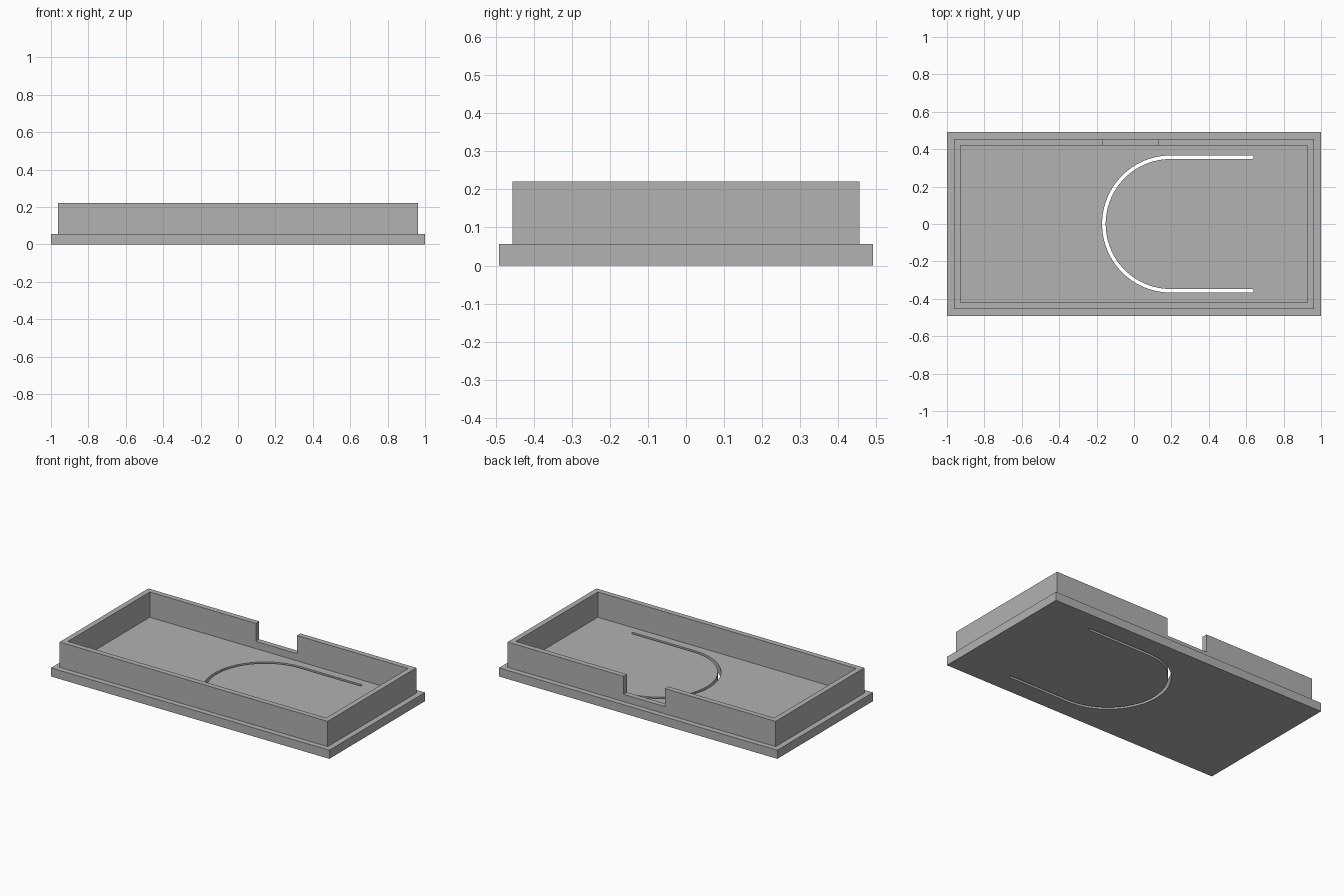
import bpy
import bmesh
from math import cos, sin, pi

default_cube = bpy.data.objects.get("Cube")
if default_cube:
    bpy.data.objects.remove(default_cube, do_unlink=True)

# Sizes
FLOOR_Z, NOTCH_Z, TOP_Z = 0.056, 0.103, 0.22
BASE, OUTER, INNER = (1.0, 0.491), (0.963, 0.455), (0.928, 0.42)
NOTCH_X = (-0.166, 0.13)
ARC_X, ARC_R, SLOT_END, SLOT_HALF = 0.196, 0.357, 0.63, 0.0095

grey = bpy.data.materials.new("plain grey")
grey.use_nodes = True
colour = (0.445, 0.445, 0.445, 1)
grey.diffuse_color = colour
grey.node_tree.nodes["Principled BSDF"].inputs["Base Color"].default_value = colour


def make_object(name, bm):
    bmesh.ops.recalc_face_normals(bm, faces=bm.faces)
    mesh = bpy.data.meshes.new(name)
    bm.to_mesh(mesh)
    bm.free()
    mesh.materials.append(grey)
    obj = bpy.data.objects.new(name, mesh)
    bpy.context.collection.objects.link(obj)
    return obj


def loft(rings):
    """Skin a stack of closed loops and cap both ends."""
    bm = bmesh.new()
    loops = [[bm.verts.new(p) for p in ring] for ring in rings]
    for a, b in zip(loops, loops[1:]):
        for i in range(len(a)):
            j = (i + 1) % len(a)
            bm.faces.new((a[i], a[j], b[j], b[i]))
    bm.faces.new(loops[0])
    bm.faces.new(loops[-1])
    return bm


def rectangle(half, z):
    x, y = half
    return [(-x, -y, z), (x, -y, z), (x, y, z), (-x, y, z)]


def prism(outline, z0, z1):
    return loft([[(x, y, z) for x, y in outline] for z in (z0, z1)])


def arc(cx, cy, r, start, end, steps):
    angles = [start + (end - start) * i / steps for i in range(steps + 1)]
    return [(cx + r * cos(a), cy + r * sin(a)) for a in angles]


# Flanged lid with a raised rim, skinned from bottom edge to inner floor
lid = make_object("lid_tray", loft([
    rectangle(BASE, 0), rectangle(BASE, FLOOR_Z),
    rectangle(OUTER, FLOOR_Z), rectangle(OUTER, TOP_Z),
    rectangle(INNER, TOP_Z), rectangle(INNER, FLOOR_Z)]))

# Cutter for the notch in the back wall
x0, x1 = NOTCH_X
notch = make_object("notch_cutter", prism(
    [(x0, 0.38), (x1, 0.38), (x1, 0.6), (x0, 0.6)], NOTCH_Z, TOP_Z + 0.1))

# Cutter for the U-shaped slot: outer arc, round end, inner arc, round end
outline = (arc(ARC_X, 0, ARC_R + SLOT_HALF, pi / 2, 3 * pi / 2, 48)
           + arc(SLOT_END, -ARC_R, SLOT_HALF, -pi / 2, pi / 2, 8)
           + arc(ARC_X, 0, ARC_R - SLOT_HALF, 3 * pi / 2, pi / 2, 48)
           + arc(SLOT_END, ARC_R, SLOT_HALF, -pi / 2, pi / 2, 8))
slot = make_object("slot_cutter", prism(outline, -0.1, FLOOR_Z + 0.1))

# Cut both openings, then drop the cutters
for cutter in (notch, slot):
    cutter.hide_render = True
    cut = lid.modifiers.new(cutter.name, 'BOOLEAN')
    cut.operation = 'DIFFERENCE'
    cut.solver = 'EXACT'
    cut.object = cutter
    bpy.context.view_layer.objects.active = lid
    bpy.ops.object.modifier_apply(modifier=cut.name)
    bpy.data.objects.remove(cutter, do_unlink=True)

# Crisp wall edges, smooth slot curve
bpy.ops.object.select_all(action='DESELECT')
lid.select_set(True)
bpy.context.view_layer.objects.active = lid
bpy.ops.object.shade_smooth_by_angle(angle=pi / 6)
